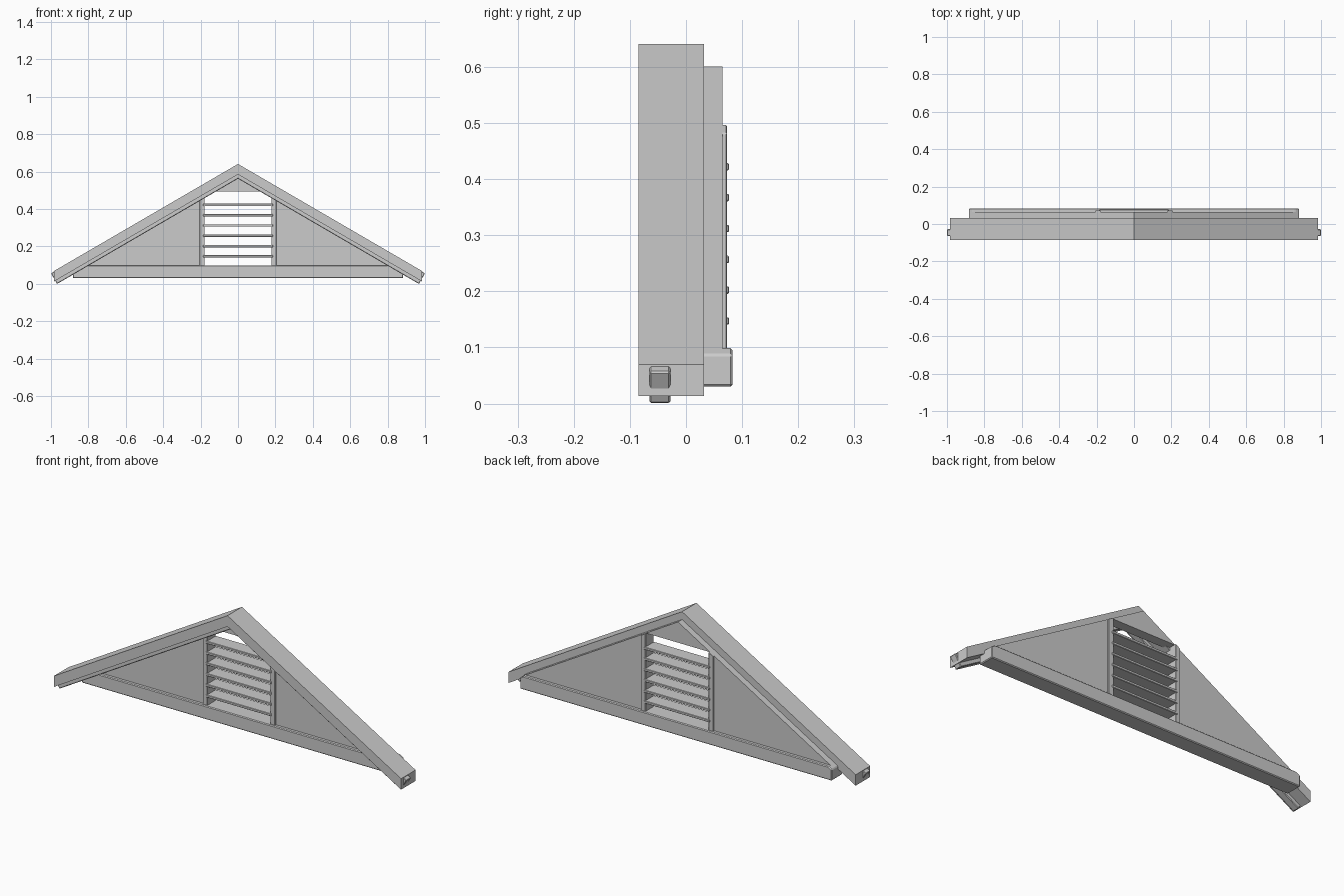
import bpy
import bmesh
from math import atan, sin, cos

old = bpy.data.objects.get("Cube")
if old:
    bpy.data.objects.remove(old, do_unlink=True)

# One plain grey for the whole gable
grey = bpy.data.materials.new("plain_grey")
grey.use_nodes = True
colour = (0.6, 0.6, 0.6, 1)
grey.diffuse_color = colour
grey.node_tree.nodes["Principled BSDF"].inputs["Base Color"].default_value = colour

PITCH = 0.5816          # roof fall per unit of x
ANGLE = atan(PITCH)
RIDGE = 0.641           # top of the roof beams
WALL = 0.601            # top of the wall behind them


def slope(x, top):
    return top - PITCH * abs(x)


def prism(name, profile, y0, y1, bevel=0):
    """Extrude an (x, z) outline from y0 to y1."""
    bm = bmesh.new()
    face = bm.faces.new([bm.verts.new((x, y0, z)) for x, z in profile])
    out = bmesh.ops.extrude_face_region(bm, geom=[face])
    verts = [v for v in out["geom"] if isinstance(v, bmesh.types.BMVert)]
    bmesh.ops.translate(bm, verts=verts, vec=(0, y1 - y0, 0))
    bmesh.ops.recalc_face_normals(bm, faces=bm.faces)
    mesh = bpy.data.meshes.new(name)
    bm.to_mesh(mesh)
    bm.free()
    mesh.materials.append(grey)
    obj = bpy.data.objects.new(name, mesh)
    bpy.context.scene.collection.objects.link(obj)
    if bevel:
        mod = obj.modifiers.new("edge", "BEVEL")
        mod.width = bevel
        mod.segments = 1
    return obj


def pair(name, profile, y0, y1, bevel=0):
    for side, sign in (("left", 1), ("right", -1)):
        prism(side + "_" + name, [(sign * x, z) for x, z in profile], y0, y1, bevel)


# Roof beams with plumb-cut ends, meeting at the ridge
END, DEEP = 0.983, 0.056
pair("roof_beam", [(0, RIDGE), (END, slope(END, RIDGE)),
                   (END, slope(END, RIDGE) - DEEP), (0, RIDGE - DEEP)], -0.085, 0.032)

# Square-cut rail running inside the beams and past their ends
T, TOP = 0.0655, RIDGE - 0.003
tip = (1.0, slope(1.0, TOP))
foot = (tip[0] - T * sin(ANGLE), tip[1] - T * cos(ANGLE))
prism("rafter_rail", [(0, TOP), tip, foot, (0, TOP - T / cos(ANGLE)),
                      (-foot[0], foot[1]), (-tip[0], tip[1])], -0.065, -0.028, 0.003)

# Wall panels either side of the vent and the small one above it
INNER, OUTER, BASE, HEAD = 0.178, 0.205, 0.09, 0.495
pair("wall_panel", [(OUTER - 0.01, slope(OUTER - 0.01, WALL)), (OUTER - 0.01, BASE),
                    ((WALL - BASE) / PITCH, BASE)], 0.015, 0.065)
half = (WALL - HEAD) / PITCH
prism("top_panel", [(0, WALL), (half, HEAD), (-half, HEAD)], 0.015, 0.065)

# Vent posts with tops cut to the roof pitch
pair("vent_post", [(INNER, BASE), (OUTER, BASE), (OUTER, slope(OUTER, WALL)),
                   (INNER, slope(INNER, WALL))], 0.007, 0.073, 0.002)

# Bottom board with clipped upper corners
LOW, HIGH, WIDE = 0.03, 0.099, 0.883
clip = (WALL - HIGH) / PITCH
prism("bottom_board", [(-WIDE, LOW), (WIDE, LOW), (WIDE, slope(WIDE, WALL)), (clip, HIGH),
                       (-clip, HIGH), (-WIDE, slope(WIDE, WALL))], -0.003, 0.083, 0.004)

# Vent slats
for i in range(6):
    z = 0.147 + i * 0.055
    w, h = INNER + 0.008, 0.0065
    prism(f"vent_slat_{i + 1}", [(-w, z - h), (w, z - h), (w, z + h), (-w, z + h)],
          0.003, 0.077, 0.002)
